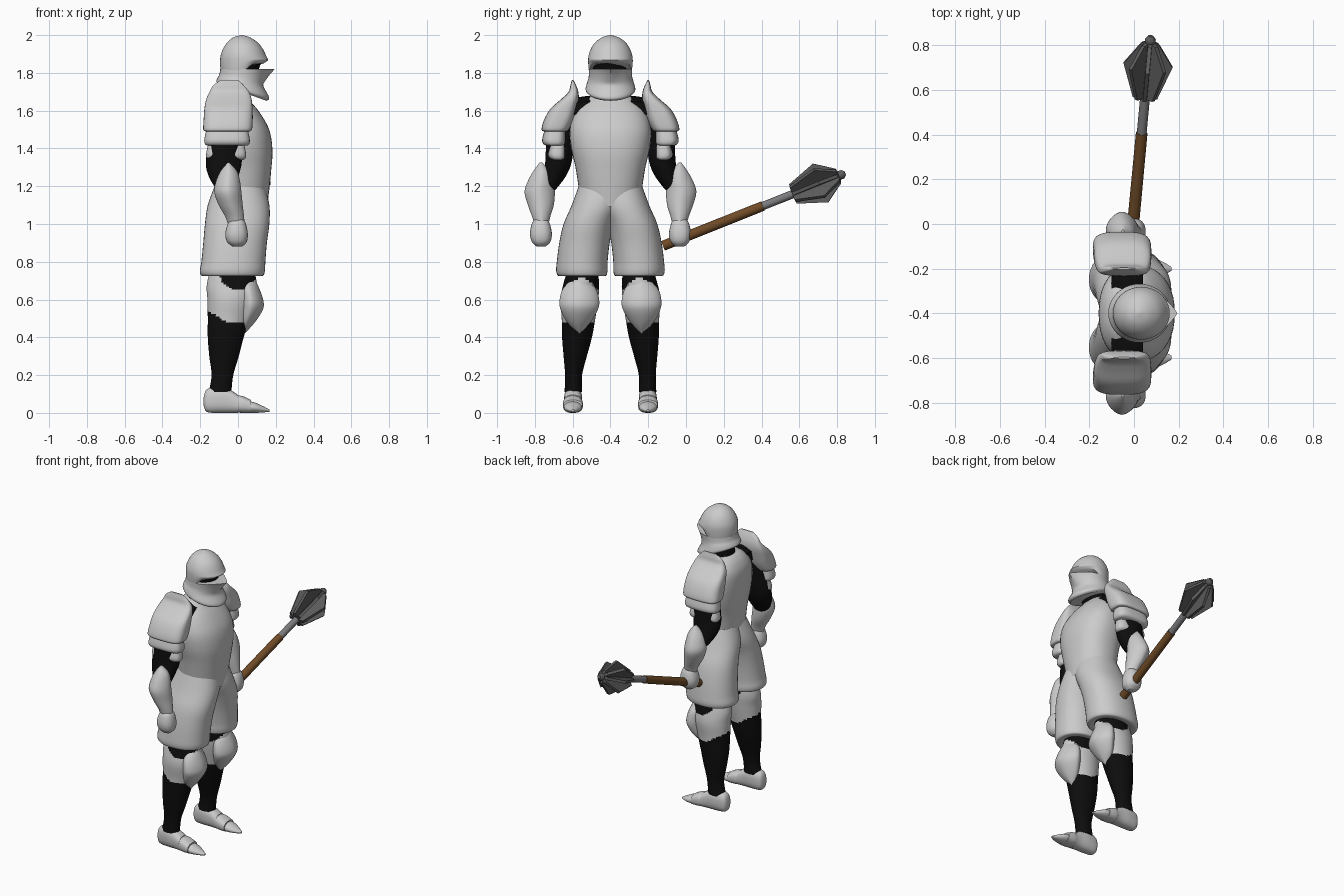
import bpy, bmesh, math
from mathutils import Vector

if "Cube" in bpy.data.objects:
    bpy.data.objects.remove(bpy.data.objects["Cube"])

MID = -0.4  # the figure faces +x and is symmetric about this y


def material(name, colour):
    mat = bpy.data.materials.new(name)
    mat.use_nodes = True
    mat.diffuse_color = (*colour, 1)
    bsdf = next(n for n in mat.node_tree.nodes if n.type == 'BSDF_PRINCIPLED')
    bsdf.inputs["Base Color"].default_value = (*colour, 1)
    return mat


steel = material("light steel", (0.6, 0.6, 0.6))
cloth = material("black cloth", (0.004, 0.004, 0.004))
wood = material("brown wood", (0.16, 0.07, 0.02))
shaft_iron = material("shaft iron", (0.2, 0.2, 0.21))
head_iron = material("dark iron", (0.11, 0.11, 0.11))


def finish(name, bm, mats, mirror=False, angle=40):
    bmesh.ops.recalc_face_normals(bm, faces=bm.faces)
    mesh = bpy.data.meshes.new(name)
    bm.to_mesh(mesh)
    bm.free()
    for mat in mats:
        mesh.materials.append(mat)
    mesh.shade_smooth()
    mesh.set_sharp_from_angle(angle=math.radians(angle))
    obj = bpy.data.objects.new(name, mesh)
    bpy.context.collection.objects.link(obj)
    obj.location.y = MID
    if mirror:
        mod = obj.modifiers.new("both sides", 'MIRROR')
        mod.use_axis = (False, True, False)
        mod.use_mirror_merge = False
    return obj


def smooth_rings(rings, steps):
    """Catmull-Rom interpolation between the key rings."""
    out = []
    for i in range(len(rings) - 1):
        p = [Vector(rings[min(max(j, 0), len(rings) - 1)]) for j in range(i - 1, i + 3)]
        for k in range(steps):
            t = k / steps
            out.append(p[1] + (p[2] - p[0]) * t / 2
                       + (p[0] * 2 - p[1] * 5 + p[2] * 4 - p[3]) * t * t / 2
                       + (p[1] * 3 - p[0] - p[2] * 3 + p[3]) * t ** 3 / 2)
    return out + [Vector(rings[-1])]


def loft(name, rings, mats, mirror=False, power=2.0, along_x=False, warp=None,
         paint=None, steps=4, sides=40, angle=40):
    """Skin rings given as (height, a low, a high, b low, b high)."""
    bm = bmesh.new()
    loops = []
    for h, a0, a1, b0, b1 in smooth_rings(rings, steps):
        loop = []
        for i in range(sides):
            c, s = (f(math.tau * i / sides) for f in (math.cos, math.sin))
            a = (a0 + a1) / 2 + (a1 - a0) / 2 * math.copysign(abs(c) ** (2 / power), c)
            b = (b0 + b1) / 2 + (b1 - b0) / 2 * math.copysign(abs(s) ** (2 / power), s)
            co = Vector((h, a, b) if along_x else (a, b, h))
            if warp:
                warp(co)
            loop.append(bm.verts.new(co))
        loops.append(loop)
    for low, high in zip(loops, loops[1:]):
        for i in range(sides):
            j = (i + 1) % sides
            bm.faces.new((low[i], low[j], high[j], high[i]))
    bm.faces.new(loops[0])
    bm.faces.new(loops[-1])
    if paint:
        for face in bm.faces:
            face.material_index = paint(face.calc_center_median())
    return finish(name, bm, mats, mirror, angle)


# --- helmet: dark core, skull cap cut open at the front, flared chin guard
loft("head_core", [(1.62, -.07, .03, -.07, .07), (1.76, -.07, .09, -.09, .09),
                   (1.88, -.06, .13, -.09, .09)], [cloth])


def eye_opening(co):
    weight = max(0, (1.88 - co.z) / .08)
    co.z += .05 * weight * min(1, max(0, (co.x - .02) / .06))


loft("helmet_skull", [(1.8, -.09, .135, -.112, .112), (1.85, -.095, .16, -.118, .118),
                      (1.9, -.09, .145, -.114, .114), (1.95, -.066, .115, -.09, .09),
                      (1.985, -.03, .07, -.05, .05), (2, .015, .025, -.005, .005)],
     [steel], warp=eye_opening)


def chin_slope(co):
    weight = max(0, (1.8 - co.z) / .09)
    co.z -= .33 * (co.x - .02) * weight
    if co.x > .06:  # keel down the front
        co.x += .035 * max(0, 1 - abs(co.y) / .06) * max(0, (co.z - 1.74) / .08)


loft("helmet_chin_guard", [(1.7, -.11, .15, -.12, .12), (1.715, -.115, .165, -.132, .132),
                           (1.75, -.108, .135, -.123, .123), (1.78, -.1, .14, -.115, .115),
                           (1.82, -.094, .16, -.115, .115)], [steel], warp=chin_slope)


# --- torso
def waist_point(co):
    weight = max(0, (1.3 - co.z) / .11)
    co.z -= .1 * weight * max(0, 1 - abs(co.y) / .16) * min(1, max(0, co.x / .1))


loft("breastplate", [(1.19, -.125, .155, -.168, .168), (1.3, -.135, .177, -.185, .185),
                     (1.4, -.15, .182, -.208, .208), (1.5, -.158, .165, -.215, .215),
                     (1.59, -.155, .115, -.19, .19), (1.65, -.13, .065, -.14, .14),
                     (1.68, -.1, .04, -.1, .1)], [steel], power=2.3, warp=waist_point)
loft("neck", [(1.6, -.08, .05, -.08, .08), (1.74, -.07, .05, -.075, .075)], [cloth], steps=1)

# --- armoured breeches
loft("thigh_armour", [(1.21, -.12, .14, -.08, .165), (1.1, -.16, .166, -.06, .205),
                      (1, -.175, .166, -.018, .248), (.9, -.184, .153, .004, .271),
                      (.8, -.194, .145, .015, .284), (.75, -.202, .142, .016, .287),
                      (.725, -.19, .13, .025, .275), (.73, -.15, .09, .06, .24)],
     [steel], mirror=True, power=2.2)


# --- legs: steel round the knee, cloth above and below
def leg_colour(co):
    upper = .65 + 7 * co.x ** 2
    lower = .48 + .6 * max(0, -co.x - .06)
    return 0 if lower < co.z < upper else 1


loft("leg", [(.78, -.14, .08, .07, .22), (.68, -.165, .1, .06, .25),
             (.6, -.162, .09, .065, .265), (.5, -.16, .06, .08, .258),
             (.4, -.16, .03, .098, .256), (.3, -.152, .004, .125, .248),
             (.2, -.14, -.025, .15, .24), (.11, -.155, -.035, .15, .243)],
     [steel, cloth], mirror=True, paint=leg_colour, steps=9, sides=56)
loft("knee_guard", [(.72, .01, .085, .13, .19), (.66, 0, .112, .078, .25),
                    (.6, 0, .133, .06, .269), (.55, 0, .133, .065, .265),
                    (.48, 0, .09, .105, .23), (.42, .015, .035, .16, .17)],
     [steel], mirror=True, power=1.7)
foot = [(-.182, .18, .215, .04, .08), (-.165, .158, .235, .005, .125),
        (-.1, .15, .245, 0, .14), (-.04, .152, .245, 0, .12), (0, .15, .248, 0, .095)]
loft("foot", foot, [steel], mirror=True, power=2.5, along_x=True)
loft("toe_plate", [(-.02, .155, .242, .005, .09), (.02, .146, .252, 0, .09),
                   (.07, .147, .25, 0, .068)], [steel], mirror=True, power=2.5, along_x=True)
loft("toe_tip", [(.05, .152, .246, 0, .063), (.09, .152, .246, 0, .055),
                 (.13, .168, .23, .002, .037), (.167, .19, .208, .006, .018)],
     [steel], mirror=True, along_x=True)

# --- shoulders and arms
loft("shoulder_padding", [(-.1, -.2, .2, 1.57, 1.65), (-.03, -.21, .21, 1.53, 1.68),
                          (.04, -.2, .2, 1.57, 1.65)], [cloth], power=4, along_x=True)
loft("upper_arm", [(1.6, -.1, 0, .18, .28), (1.45, -.15, .02, .19, .335),
                   (1.33, -.17, .02, .205, .345), (1.26, -.158, .005, .232, .36),
                   (1.2, -.125, -.01, .275, .38), (1.16, -.09, -.03, .31, .38)],
     [cloth], mirror=True)
loft("shoulder_plate", [(1.49, -.172, .06, .235, .35), (1.5, -.184, .074, .22, .365),
                        (1.55, -.182, .078, .195, .352), (1.61, -.178, .077, .178, .318),
                        (1.66, -.168, .072, .168, .262), (1.7, -.15, .058, .17, .222),
                        (1.735, -.13, .03, .182, .212), (1.763, -.09, 0, .197, .204)],
     [steel], mirror=True, power=3.2)
for name, drop, shrink in (("upper_arm_band", 0, 0), ("lower_arm_band", .075, .02)):
    loft(name, [(z - drop, x0 + shrink / 2, x1 - shrink, y0, y1 - shrink * 1.6)
                for z, x0, x1, y0, y1 in ((1.51, -.165, .05, .235, .345),
                                          (1.45, -.178, .062, .235, .361),
                                          (1.425, -.176, .06, .238, .356),
                                          (1.415, -.165, .05, .25, .34))],
         [steel], mirror=True, power=3)
loft("forearm_guard", [(1.325, -.055, -.045, .36, .375), (1.28, -.092, -.005, .318, .408),
                       (1.23, -.115, .01, .298, .436), (1.17, -.126, .018, .294, .455),
                       (1.1, -.102, .025, .3, .437), (1.04, -.068, .032, .318, .415),
                       (.99, -.05, .035, .33, .4)], [steel], mirror=True, power=1.7)
loft("hand", [(1.03, -.03, .02, .34, .395), (1.005, -.052, .04, .322, .415),
              (.95, -.067, .052, .31, .426), (.905, -.058, .046, .318, .416),
              (.88, -.028, .022, .345, .39)], [steel], mirror=True, power=2.3)

# --- mace, built upright and then laid along its axis
start, tip = Vector((-.015, -.12, .885)), Vector((.075, .84, 1.268))


def place(obj):
    obj.rotation_mode = 'QUATERNION'
    obj.rotation_quaternion = (tip - start).to_track_quat('Z', 'Y')
    obj.location = start


def round_bar(name, profile, mat):
    place(loft(name, [(z, -r, r, -r, r) for z, r in profile], [mat], steps=1, sides=20))


round_bar("mace_handle", [(0, .027), (.57, .026)], wood)
round_bar("mace_shaft", [(.57, .022), (.76, .022)], shaft_iron)
round_bar("mace_core", [(.74, .025), (.98, .025), (1, .018), (1.01, .024),
                        (1.025, .024), (1.04, .012)], head_iron)
bm = bmesh.new()
blade = [(.74, .01), (.742, .055), (.9, .11), (1, .042), (1.01, .01)]
for i in range(8):
    out = Vector((math.cos(math.tau * i / 8), math.sin(math.tau * i / 8), 0))
    side = Vector((-out.y, out.x, 0)) * .009
    front, back = ([bm.verts.new(out * r + Vector((0, 0, z)) + side * s) for z, r in blade]
                   for s in (1, -1))
    bm.faces.new(front)
    bm.faces.new(back[::-1])
    for j in range(len(blade)):
        k = (j + 1) % len(blade)
        bm.faces.new((front[j], back[j], back[k], front[k]))
place(finish("mace_blades", bm, [head_iron], angle=20))
